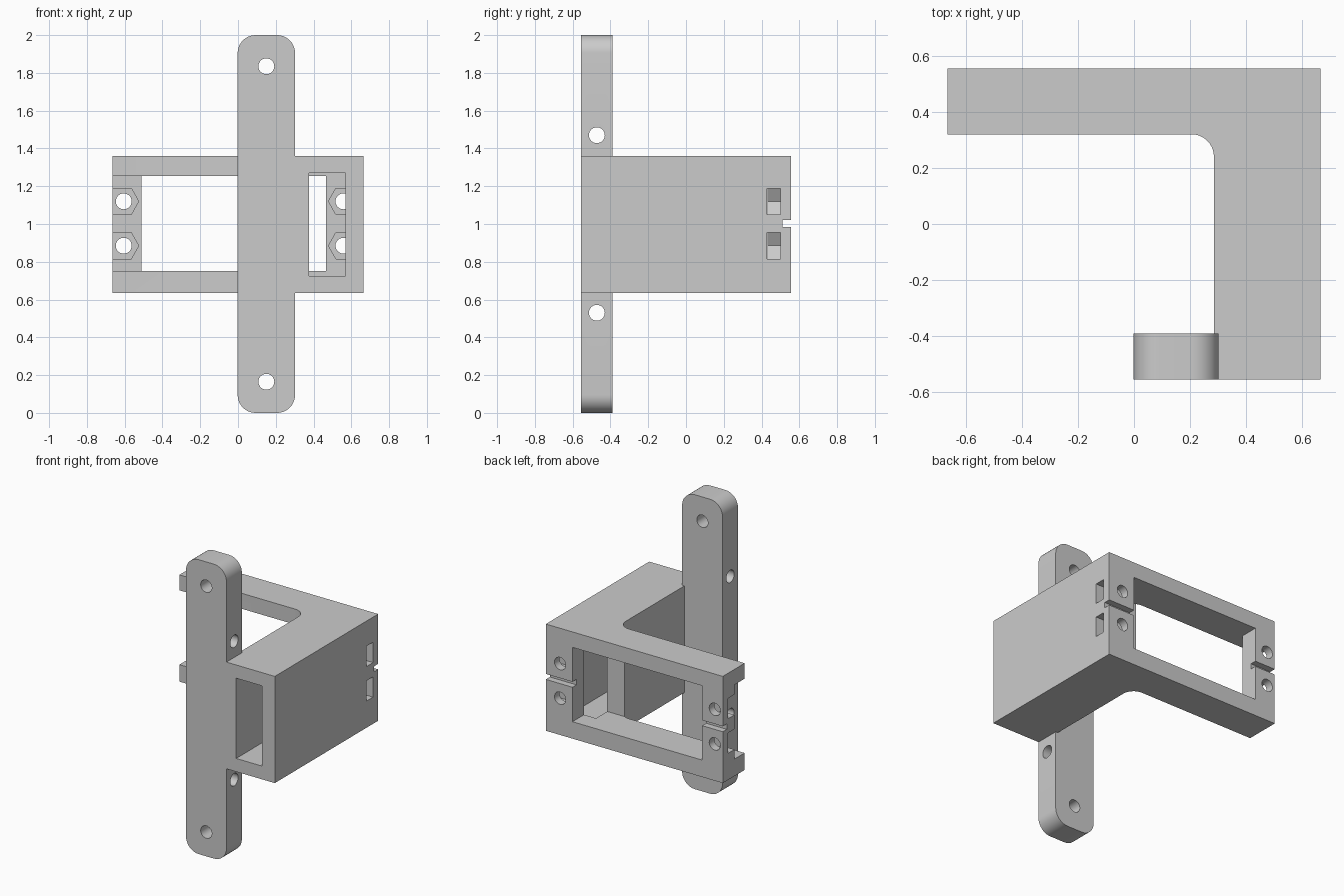
import bpy, bmesh
from math import cos, sin, pi, radians

cube = bpy.data.objects.get("Cube")
if cube:
    bpy.data.objects.remove(cube, do_unlink=True)

grey = bpy.data.materials.new("plain grey")
grey.use_nodes = True
grey.diffuse_color = (0.6, 0.6, 0.6, 1)
grey.node_tree.nodes["Principled BSDF"].inputs["Base Color"].default_value = (0.6, 0.6, 0.6, 1)


def prism(name, points, axis, low, high):
    """Extrude a 2D outline along an axis."""
    place = {"x": lambda u, v, w: (w, u, v),
             "y": lambda u, v, w: (u, w, v),
             "z": lambda u, v, w: (u, v, w)}[axis]
    bm = bmesh.new()
    rings = [[bm.verts.new(place(u, v, w)) for u, v in points] for w in (low, high)]
    bm.faces.new(rings[0])
    bm.faces.new(rings[1])
    n = len(points)
    for i in range(n):
        j = (i + 1) % n
        bm.faces.new((rings[0][i], rings[0][j], rings[1][j], rings[1][i]))
    bmesh.ops.recalc_face_normals(bm, faces=bm.faces)
    mesh = bpy.data.meshes.new(name)
    bm.to_mesh(mesh)
    bm.free()
    mesh.materials.append(grey)
    obj = bpy.data.objects.new(name, mesh)
    bpy.context.collection.objects.link(obj)
    return obj


def arc(u, v, r, start, end, steps=10):
    angles = [radians(start + (end - start) * i / steps) for i in range(steps + 1)]
    return [(u + r * cos(a), v + r * sin(a)) for a in angles]


def box(name, x, y, z):
    return prism(name, [(x[0], y[0]), (x[1], y[0]), (x[1], y[1]), (x[0], y[1])], "z", *z)


def hole(name, u, v, axis, low, high, r=0.042):
    circle = [(u + r * cos(2 * pi * i / 32), v + r * sin(2 * pi * i / 32)) for i in range(32)]
    return prism(name, circle, axis, low, high)


def combine(target, helpers, operation):
    """Apply booleans to the target, then discard the helpers."""
    for helper in helpers:
        helper.hide_render = True
        mod = target.modifiers.new(helper.name, "BOOLEAN")
        mod.operation, mod.solver, mod.object = operation, "EXACT", helper
    graph = bpy.context.evaluated_depsgraph_get()
    mesh = bpy.data.meshes.new_from_object(target.evaluated_get(graph))
    target.modifiers.clear()
    target.data = mesh
    for helper in helpers:
        bpy.data.objects.remove(helper, do_unlink=True)


# L-shaped body with a filleted inner corner
outline = [(-0.665, 0.555), (-0.665, 0.32)]
outline += arc(0.205, 0.24, 0.08, 90, 0)
outline += [(0.285, -0.555), (0.665, -0.555), (0.665, 0.555)]
bracket = prism("mounting_bracket", outline, "z", 0.635, 1.36)

# Window, hollow side arm, recessed end and rear grooves
cutters = [
    box("window", (-0.51, 0.465), (0.31, 0.7), (0.75, 1.255)),
    box("arm_cavity", (0.375, 0.57), (-0.7, 0.431), (0.725, 1.27)),
    box("end_recess", (-0.8, -0.5), (0.2, 0.431), (0.75, 1.255)),
    box("rear_groove", (-0.8, 0.8), (0.512, 0.7), (0.984, 1.021)),
]

# Nut pockets open to the outer sides, with screw holes behind them
for side, x in ((-1, -0.605), (1, 0.558)):
    for z in (0.885, 1.12):
        pocket = [(x - side * 0.079, z), (x - side * 0.04, z + 0.069), (side * 0.8, z + 0.069),
                  (side * 0.8, z - 0.069), (x - side * 0.04, z - 0.069)]
        cutters.append(prism("nut_pocket", pocket, "y", 0.43, 0.5))
        cutters.append(hole("screw_hole", x, z, "y", 0.46, 0.7))
combine(bracket, cutters, "DIFFERENCE")

# Upright bar with rounded ends and cross-drilled holes
r = 0.095
profile = (arc(0.302 - r, 2 - r, r, 0, 90) + arc(r - 0.002, 2 - r, r, 90, 180)
           + arc(r - 0.002, r, r, 180, 270) + arc(0.302 - r, r, r, 270, 360))
bar = prism("upright_bar", profile, "y", -0.555, -0.39)
drills = [hole("front_hole", 0.15, z, "y", -0.7, -0.2) for z in (0.165, 1.835)]
drills += [hole("side_hole", -0.472, z, "x", -0.2, 0.5) for z in (0.53, 1.47)]
combine(bar, drills, "DIFFERENCE")

# Fuse the bar to the body
combine(bracket, [bar], "UNION")
bpy.ops.object.select_all(action="DESELECT")
bracket.select_set(True)
bpy.context.view_layer.objects.active = bracket
bpy.ops.object.shade_smooth_by_angle(angle=radians(30))
